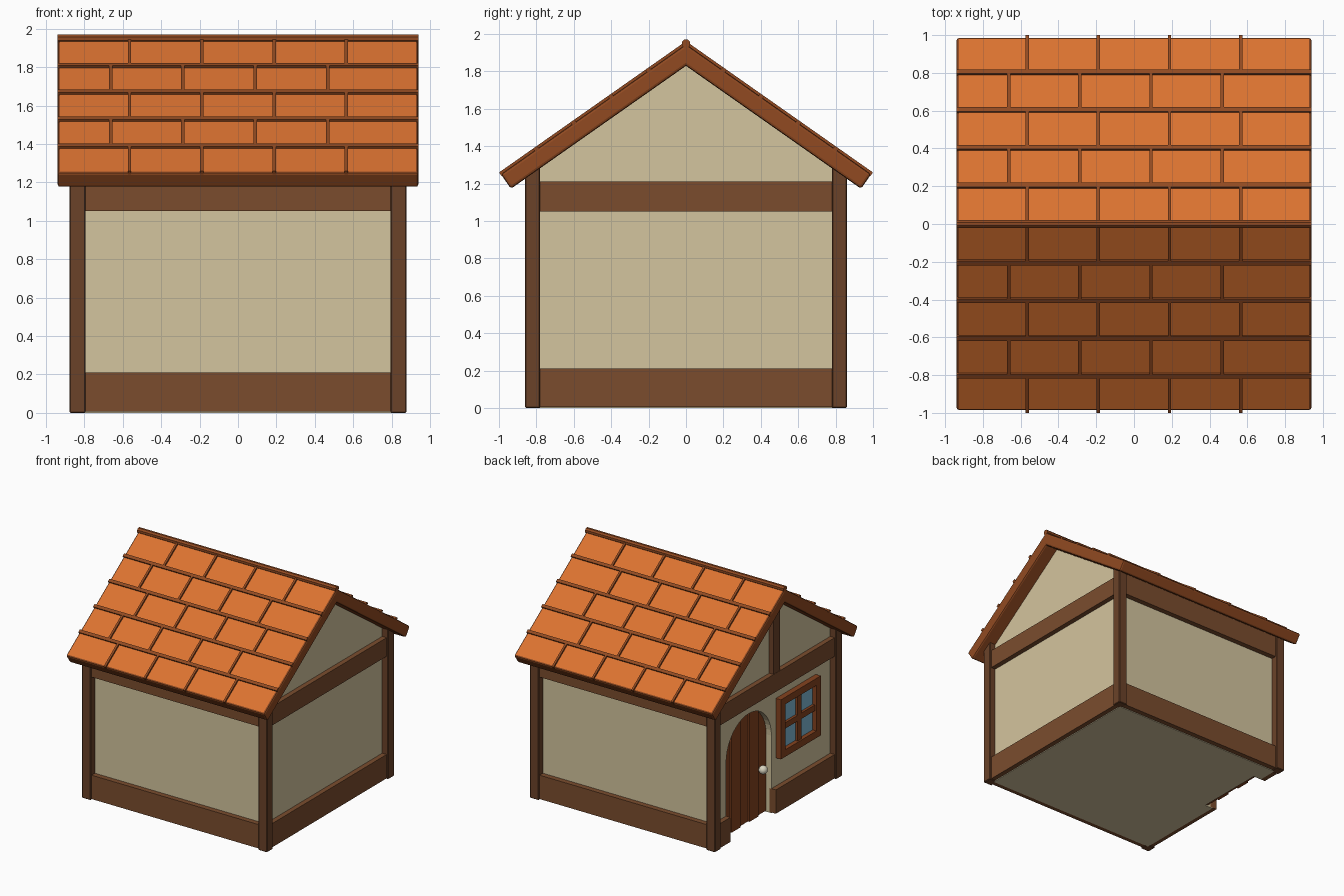
import bpy, bmesh, math
from mathutils import Vector

if "Cube" in bpy.data.objects:
    bpy.data.objects.remove(bpy.data.objects["Cube"])


def material(name, rgb):
    m = bpy.data.materials.new(name)
    m.diffuse_color = [(c / 12.92 if c < 0.04 else ((c + 0.055) / 1.055) ** 2.4) for c in rgb] + [1]
    m.use_nodes = True
    m.node_tree.nodes["Principled BSDF"].inputs["Base Color"].default_value = m.diffuse_color
    return m


PLASTER = material("plaster", (0.83, 0.77, 0.62))
POST = material("post_wood", (0.42, 0.26, 0.16))
BEAM = material("beam_wood", (0.48, 0.30, 0.18))
TRIM = material("roof_trim", (0.57, 0.29, 0.13))
TILE = material("roof_tile", (0.86, 0.45, 0.19))
DOOR = material("door_wood", (0.52, 0.26, 0.12))
GLASS = material("glass", (0.50, 0.72, 0.83))
KNOB = material("knob", (0.85, 0.83, 0.75))


def finish(name, bm, *mats):
    bmesh.ops.recalc_face_normals(bm, faces=bm.faces)
    me = bpy.data.meshes.new(name)
    bm.to_mesh(me)
    bm.free()
    ob = bpy.data.objects.new(name, me)
    bpy.context.collection.objects.link(ob)
    for m in mats:
        me.materials.append(m)
    return ob


def prism_bm(profile, x0, x1):
    """Extrude a (y, z) profile along x."""
    bm = bmesh.new()
    f = bm.faces.new([bm.verts.new((x0, y, z)) for y, z in profile])
    ext = bmesh.ops.extrude_face_region(bm, geom=[f])["geom"]
    bmesh.ops.translate(bm, vec=(x1 - x0, 0, 0), verts=[v for v in ext if isinstance(v, bmesh.types.BMVert)])
    return bm


def prism(name, profile, x0, x1, mat):
    return finish(name, prism_bm(profile, x0, x1), mat)


def box(name, x0, x1, y0, y1, z0, z1, mat, bevel=0.0):
    bm = prism_bm([(y0, z0), (y1, z0), (y1, z1), (y0, z1)], min(x0, x1), max(x0, x1))
    if bevel:
        bmesh.ops.bevel(bm, geom=bm.edges[:], offset=bevel, segments=1, affect='EDGES')
    return finish(name, bm, mat)


SLOPE, TOP, UNDER = 0.702, 1.945, 1.829
DC, DR, SPRING = 0.322, 0.307, 0.663      # door centre, half width, arch spring height


def arch(y0, y1, n):
    """Points on the door arch from y0 to y1."""
    pts = []
    for i in range(n + 1):
        a0 = math.acos(max(-1, min(1, (y0 - DC) / DR)))
        a1 = math.acos(max(-1, min(1, (y1 - DC) / DR)))
        a = a0 + (a1 - a0) * i / n
        pts.append((DC + DR * math.cos(a), SPRING + DR * math.sin(a)))
    return pts


# Walls: solid body plus a left panel with the arched door opening
WY = 0.80
shoulder = UNDER + 0.02 - SLOPE * WY
gable = [(WY, shoulder), (0, UNDER + 0.02), (-WY, shoulder)]
prism("house_body", [(-WY, 0), (WY, 0)] + gable, -0.745, 0.82, PLASTER)
opening = [(DC - DR, 0)] + arch(DC - DR, DC + DR, 20) + [(DC + DR, 0)]
prism("door_wall", [(-WY, 0)] + opening + [(WY, 0)] + gable, -0.82, -0.745, PLASTER)

# Corner posts
for sx in (-1, 1):
    for sy in (-1, 1):
        ys = sorted((sy * 0.78, sy * 0.86))
        box("corner_post", sx * 0.795, sx * 0.877, *ys, 0, 1.29, POST, 0.005)

# Front and back beams
for s in (-1, 1):
    ys = sorted((s * 0.78, s * 0.845))
    box("long_base_beam", -0.80, 0.80, *ys, 0.006, 0.21, BEAM)
    box("long_top_beam", -0.80, 0.80, *ys, 1.05, 1.24, BEAM)

# Gable-end beams; the left base beam is split by the door
for s in (-1, 1):
    box("gable_top_beam", s * 0.80, s * 0.862, -0.78, 0.78, 1.05, 1.21, BEAM)
box("right_base_beam", 0.80, 0.862, -0.78, 0.78, 0.006, 0.21, BEAM)
box("left_base_beam", -0.862, -0.80, -0.78, DC - DR, 0.006, 0.21, BEAM)
box("left_base_stub", -0.862, -0.80, DC + DR, 0.78, 0.0, 0.21, BEAM)
box("gable_king_post", -0.86, -0.80, -0.045, 0.045, 1.21, 1.84, POST)

# Door planks under the arch, alternating in depth
N = 5
for i in range(N):
    y0 = DC - DR + 2 * DR * i / N
    y1 = DC - DR + 2 * DR * (i + 1) / N
    front = -0.785 if i % 2 else -0.77
    prism("door_plank", [(y0, 0.01)] + arch(y0, y1, 5) + [(y1, 0.01)], front, -0.74, DOOR)

# Door knob
bm = bmesh.new()
bmesh.ops.create_uvsphere(bm, u_segments=16, v_segments=10, radius=0.036)
bmesh.ops.translate(bm, vec=(-0.815, 0.12, 0.41), verts=bm.verts)
for f in bm.faces:
    f.smooth = True
finish("door_knob", bm, KNOB)

# Window: outer frame, cross bars and glass
Y0, Y1, Z0, Z1, F = -0.585, -0.045, 0.45, 0.96, 0.06
YC, ZC = (Y0 + Y1) / 2, (Z0 + Z1) / 2
for z in (Z0, Z1 - F):
    box("window_rail", -0.868, -0.81, Y0, Y1, z, z + F, DOOR)
for y in (Y0, Y1 - F):
    box("window_stile", -0.868, -0.81, y, y + F, Z0 + F, Z1 - F, DOOR)
box("window_mullion", -0.855, -0.81, YC - 0.025, YC + 0.025, Z0 + F, Z1 - F, DOOR)
box("window_crossbar", -0.854, -0.81, Y0 + F, Y1 - F, ZC - 0.025, ZC + 0.025, DOOR)
box("window_glass", -0.832, -0.81, Y0 + F, Y1 - F, Z0 + F, Z1 - F, GLASS)

# Roof slopes with tile strips
NORMAL = Vector((0, SLOPE, 1)).normalized()
RW, RH = 0.011, 0.013


def rib(name, x0, x1, y0, y1, s):
    """Raised strip lying on slope s between horizontal distances y0 and y1."""
    prof = []
    for y, h in ((y0, -0.01), (y1, -0.01), (y1, RH), (y0, RH)):
        p = Vector((0, y, TOP - SLOPE * y)) + NORMAL * h
        prof.append((s * p.y, p.z))
    prism(name, prof, x0, x1, TRIM)


for s in (-1, 1):
    prof = [(0, TOP), (s * 0.99, TOP - SLOPE * 0.99), (s * 0.936, UNDER - SLOPE * 0.936), (0, UNDER)]
    bm = prism_bm(prof, -0.94, 0.94)
    edges = [e for e in bm.edges if not all(abs(v.co.y) < 1e-5 for v in e.verts)
             and any(abs(v.co.y) > 0.5 for v in e.verts)]
    bmesh.ops.bevel(bm, geom=edges, offset=0.014, segments=2, profile=0.5, affect='EDGES')
    bmesh.ops.recalc_face_normals(bm, faces=bm.faces)
    up = Vector((0, s * NORMAL.y, NORMAL.z))
    for f in bm.faces:
        f.material_index = 1 if f.normal.dot(up) > 0.98 else 0
    finish("roof_slope", bm, TRIM, TILE)
    for row in range(5):
        a, b = 0.2 * row, 0.2 * (row + 1)
        if row < 4:
            rib("tile_row_strip", -0.94, 0.94, b - RW, b + RW, s)
        else:
            b = 0.992
        start = -0.565 if row % 2 == 0 else -0.663
        for k in range(4):
            x = start + 0.3765 * k
            rib("tile_joint_strip", x - 0.009, x + 0.009, a, b, s)

# Ridge cap
n = 8
ring = [(0.024 * math.cos(math.tau * (i + 0.5) / n), 1.947 + 0.024 * math.sin(math.tau * (i + 0.5) / n))
        for i in range(n)]
prism("ridge_cap", ring, -0.94, 0.94, TRIM)
